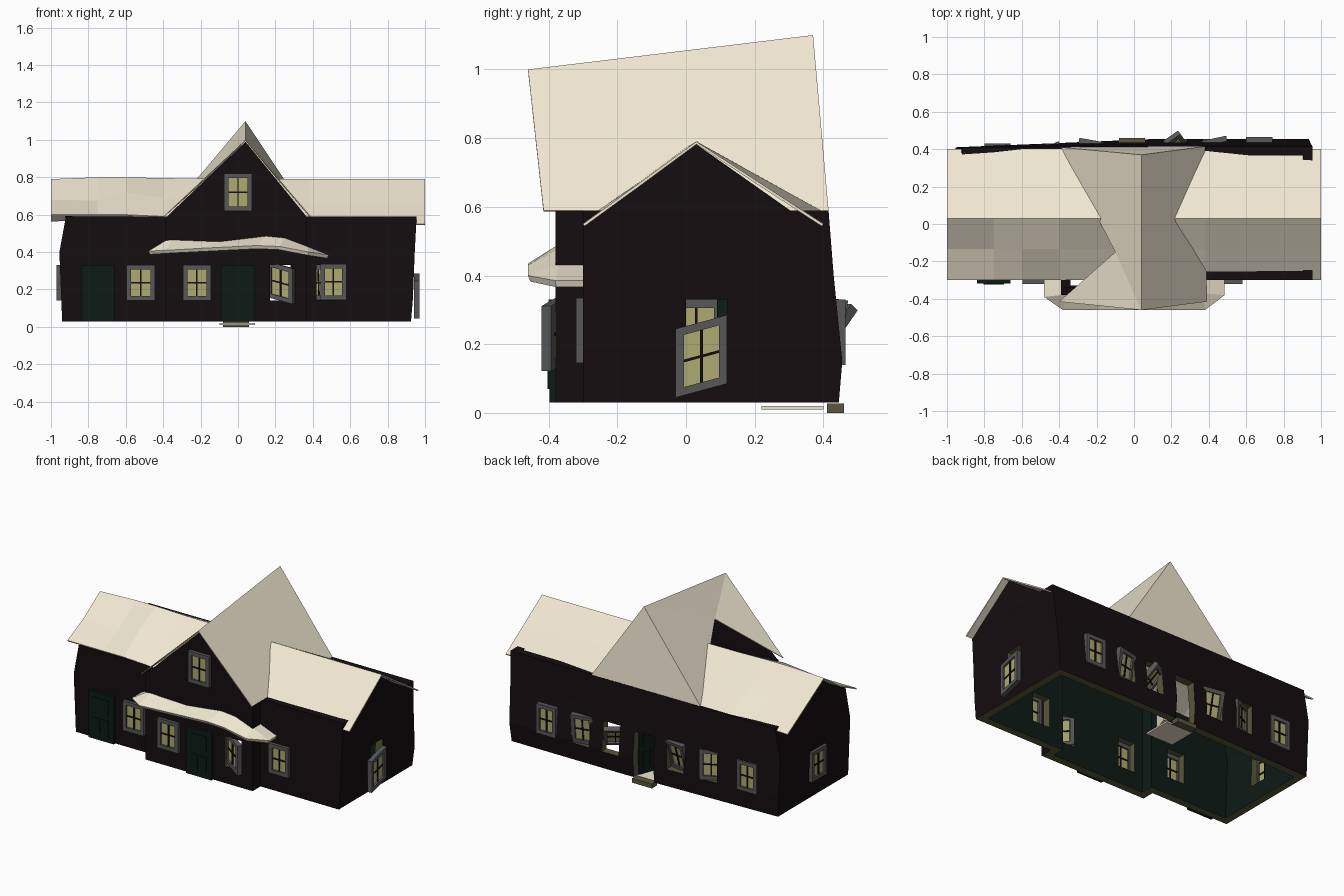
import bpy, bmesh, math
from mathutils import Matrix, Vector

if "Cube" in bpy.data.objects:
    bpy.data.objects.remove(bpy.data.objects["Cube"])


def mat(name, r, g, b):
    m = bpy.data.materials.new(name)
    m.diffuse_color = (r, g, b, 1)
    m.use_nodes = True
    m.node_tree.nodes["Principled BSDF"].inputs["Base Color"].default_value = m.diffuse_color
    return m


DARK = mat("dark_timber", .007, .004, .005)
GREEN = mat("green_paint", .004, .011, .008)
OLIVE = mat("olive_edge", .10, .095, .045)
CREAM = mat("cream_roof", .87, .80, .64)
GREY = mat("grey_frame", .095, .095, .095)
GLASS = mat("yellow_glass", .42, .40, .16)


def make(name, verts, faces, mats, idx=None, recalc=True):
    me = bpy.data.meshes.new(name)
    me.from_pydata([tuple(v) for v in verts], [], faces)
    for m in mats:
        me.materials.append(m)
    if idx:
        me.polygons.foreach_set("material_index", idx)
    if recalc:
        bm = bmesh.new()
        bm.from_mesh(me)
        bmesh.ops.recalc_face_normals(bm, faces=bm.faces)
        bm.to_mesh(me)
        bm.free()
    ob = bpy.data.objects.new(name, me)
    bpy.context.collection.objects.link(ob)
    return ob


BOX_F = [(0, 2, 3, 1), (4, 5, 7, 6), (0, 1, 5, 4), (2, 6, 7, 3), (0, 4, 6, 2), (1, 3, 7, 5)]


def boxes(name, parts, mats, M=Matrix()):
    """parts: (x0, x1, y0, y1, z0, z1, material index)"""
    V, F, I = [], [], []
    for x0, x1, y0, y1, z0, z1, m in parts:
        n = len(V)
        V += [M @ Vector((x, y, z)) for z in (z0, z1) for y in (y0, y1) for x in (x0, x1)]
        F += [tuple(n + i for i in f) for f in BOX_F]
        I += [m] * 6
    return make(name, V, F, mats, I)


def placed(x, y, z, rz=0, rx=0, skew=0):
    S = Matrix.Identity(4)
    S[2][0] = skew
    return (Matrix.Translation((x, y, z)) @ Matrix.Rotation(math.radians(rz), 4, 'Z')
            @ Matrix.Rotation(math.radians(rx), 4, 'X') @ S)


def window(name, x, y, z, w=.15, h=.19, rz=0, rx=0, skew=0):
    a, b, t = w / 2, h / 2, .024
    p = [(-a, a, -.015, .015, b - t, b, 0), (-a, a, -.015, .015, -b, t - b, 0),
         (-a, t - a, -.015, .015, t - b, b - t, 0), (a - t, a, -.015, .015, t - b, b - t, 0),
         (t - a, a - t, -.003, .003, t - b, b - t, 1),
         (-.004, .004, -.009, .009, t - b, b - t, 2), (t - a, a - t, -.008, .008, -.004, .004, 2)]
    return boxes(name, p, [GREY, GLASS, DARK], placed(x, y, z, rz, rx, skew))


def door(name, x, y, rz=0, w=.17):
    a = w / 2
    p = [(-a, a, -.012, .012, .03, .33, 0), (-a * .6, -.008, -.018, -.01, .07, .17, 0),
         (.008, a * .6, -.018, -.01, .07, .17, 0), (-a * .6, a * .6, -.018, -.01, .2, .3, 0),
         (-a * .85, a * .85, .012, .035, .035, .31, 1), (-a * .5, a * .5, .034, .04, .19, .29, 2)]
    return boxes(name, p, [GREEN, CREAM, DARK], placed(x, y, 0, rz))


def prism(name, tri, d, m):
    d = Vector(d)
    V = [Vector(p) for p in tri] + [Vector(p) + d for p in tri]
    return make(name, V, [(0, 1, 2), (5, 4, 3), (0, 3, 4, 1), (1, 4, 5, 2), (2, 5, 3, 0)], [m])


def thicken(ob, t):
    s = ob.modifiers.new("thickness", 'SOLIDIFY')
    s.thickness, s.offset = t, -1


# Hollow walls with a front bay, slightly warped ends and back
outline = [(-.94, -.30), (-.39, -.30), (-.39, -.38), (.37, -.38), (.37, -.30), (.94, -.30),
           (.94, .43), (.12, .43), (-.94, .41)]
T = .05
inner = [(-.94 + T, -.30 + T), (-.39 + T, -.30 + T), (-.39 + T, -.38 + T), (.37 - T, -.38 + T),
         (.37 - T, -.30 + T), (.94 - T, -.30 + T), (.94 - T, .43 - T), (.12, .43 - T), (-.94 + T, .41 - T)]
levels = [(.03, 0, -.015, .015), (.15, -.005, -.005, .025), (.40, -.015, .005, 0), (.59, .02, .015, -.015)]
N, V, F, I = len(outline), [], [], []
for z, left, right, back in levels:
    for x, y in outline + inner:
        V.append((x + (left if x < -.8 else right if x > .8 else 0), y + (back if y > .37 and x > 0 else 0), z))
for i in range(N):
    j = (i + 1) % N
    for l in range(3):
        a, b = l * 2 * N, (l + 1) * 2 * N
        F += [(a + i, a + j, b + j, b + i), (a + N + j, a + N + i, b + N + i, b + N + j)]
        I += [0, 1]
    t = 6 * N
    F += [(j, i, N + i, N + j), (t + i, t + j, t + N + j, t + N + i)]
    I += [2, 0]
walls = make("walls", V, F, [DARK, GREEN, OLIVE], I)

# Openings: front, back and end walls
cuts = []
for x, y in [(-.52, -.28), (-.22, -.36), (.23, -.36), (.48, -.28), (.67, .42), (.43, .42), (.22, .42),
             (-.23, .40), (-.46, .40), (-.73, .40)]:
    cuts.append((x - .06, x + .06, y - .1, y + .1, .14, .33, 2))
cuts.append((-.08, .06, .3, .52, .0, .32, 2))
cuts += [(.8, 1.05, 0, .12, .13, .33, 2), (-1.05, -.8, -.03, .09, .14, .33, 2)]
cutter = boxes("opening_cutter", cuts, [DARK, GREEN, OLIVE])
cutter.hide_render = True
cutter.hide_set(True)
bo = walls.modifiers.new("openings", 'BOOLEAN')
bo.object, bo.operation, bo.solver = cutter, 'DIFFERENCE', 'EXACT'

# Gable walls
prism("right_gable_wall", [(.955, -.245, .585), (.955, .31, .585), (.955, .03, .782)], (-.04, 0, 0), DARK)
prism("left_gable_wall", [(-.925, -.28, .585), (-.925, .33, .585), (-.925, .03, .775)], (.04, 0, 0), DARK)
prism("front_gable_wall", [(-.385, -.38, .585), (.37, -.38, .585), (.04, -.38, .99)], (0, .04, 0), DARK)

# Main roof: sagging profile stations along x
stations = [(-1, .60, .68, .79, .57), (-.75, .60, .675, .80, .58), (-.6, .60, .72, .80, .59),
            (-.4, .59, .69, .795, .59), (.38, .56, .67, .79, .585), (1, .55, .67, .79, .55)]
V, F = [], []
for x, ef, mf, r, eb in stations:
    V += [(x, -.30, ef), (x, -.135, mf), (x, .03, r), (x, .215, (r + eb) / 2), (x, .40, eb)]
for i in range(len(stations) - 1):
    for k in range(4):
        a = i * 5 + k
        F.append((a, a + 5, a + 6, a + 1))
thicken(make("main_roof", V, F, [CREAM], recalc=False), .008)

# Cross gable roof with its collapsed left rear corner and closed rear face
V = [(.04, -.46, 1.0), (.04, .37, 1.1), (.38, .415, .59), (.39, -.415, .59),
     (-.40, -.415, .59), (-.10, -.15, .86), (-.39, .41, .59)]
F = [(0, 3, 2, 1), (0, 1, 5), (0, 5, 4), (1, 6, 5), (1, 2, 6)]
thicken(make("cross_gable_roof", V, F, [CREAM], recalc=False), .005)

# Wavy awning wrapped round the bay: inner and outer edge points
edge = [((-.39, -.29, .45), (-.48, -.29, .405)), ((-.39, -.38, .46), (-.48, -.39, .405)),
        ((-.36, -.38, .465), (-.38, -.46, .41)), ((-.1, -.38, .455), (-.2, -.46, .42)),
        ((.15, -.38, .485), (.1, -.46, .435)), ((.25, -.38, .475), (.22, -.46, .43)),
        ((.37, -.38, .43), (.38, -.46, .40)), ((.37, -.37, .43), (.485, -.38, .385)),
        ((.37, -.29, .43), (.485, -.29, .385))]
V = [p for e in edge for p in e]
F = [(2 * i, 2 * i + 1, 2 * i + 3, 2 * i + 2) for i in range(len(edge) - 1)]
thicken(make("awning", V, F, [CREAM], recalc=False), .02)

# Front windows and doors
window("front_window_left", -.52, -.305, .235)
window("bay_window_left", -.22, -.385, .235)
window("bay_window_right", .23, -.375, .235, rz=-25, skew=-.25)
window("front_window_right", .51, -.305, .24, w=.14)
window("attic_window", 0, -.387, .72, h=.2)
door("front_door", 0, -.385, w=.18)
door("side_door", -.75, -.305, w=.18)

# Back windows, some hanging loose
back = [(.67, .45, 0, 0), (.43, .43, 12, 8), (.22, .40, 35, 40), (-.23, .41, -10, 15),
        (-.46, .40, 25, 0), (-.73, .415, 0, 0)]
for n, (x, y, rz, rx) in enumerate(back):
    window(f"back_window_{n + 1}", x, y, .235, rz=180 + rz, rx=rx, w=.14)

# End windows, the right one dropped and skewed
window("right_end_window", .955, .045, .165, w=.15, h=.2, rz=90, skew=.27)
window("left_end_window", -.955, .03, .235, rz=-90)

# Back doorway: swung door, fallen panel and loose sill
door("back_door", .04, .33, rz=250, w=.14)
boxes("fallen_panel", [(-.10, .09, .22, .40, .01, .02, 0)], [CREAM])
boxes("back_sill", [(-.08, .06, .41, .46, 0, .028, 0)], [OLIVE])
